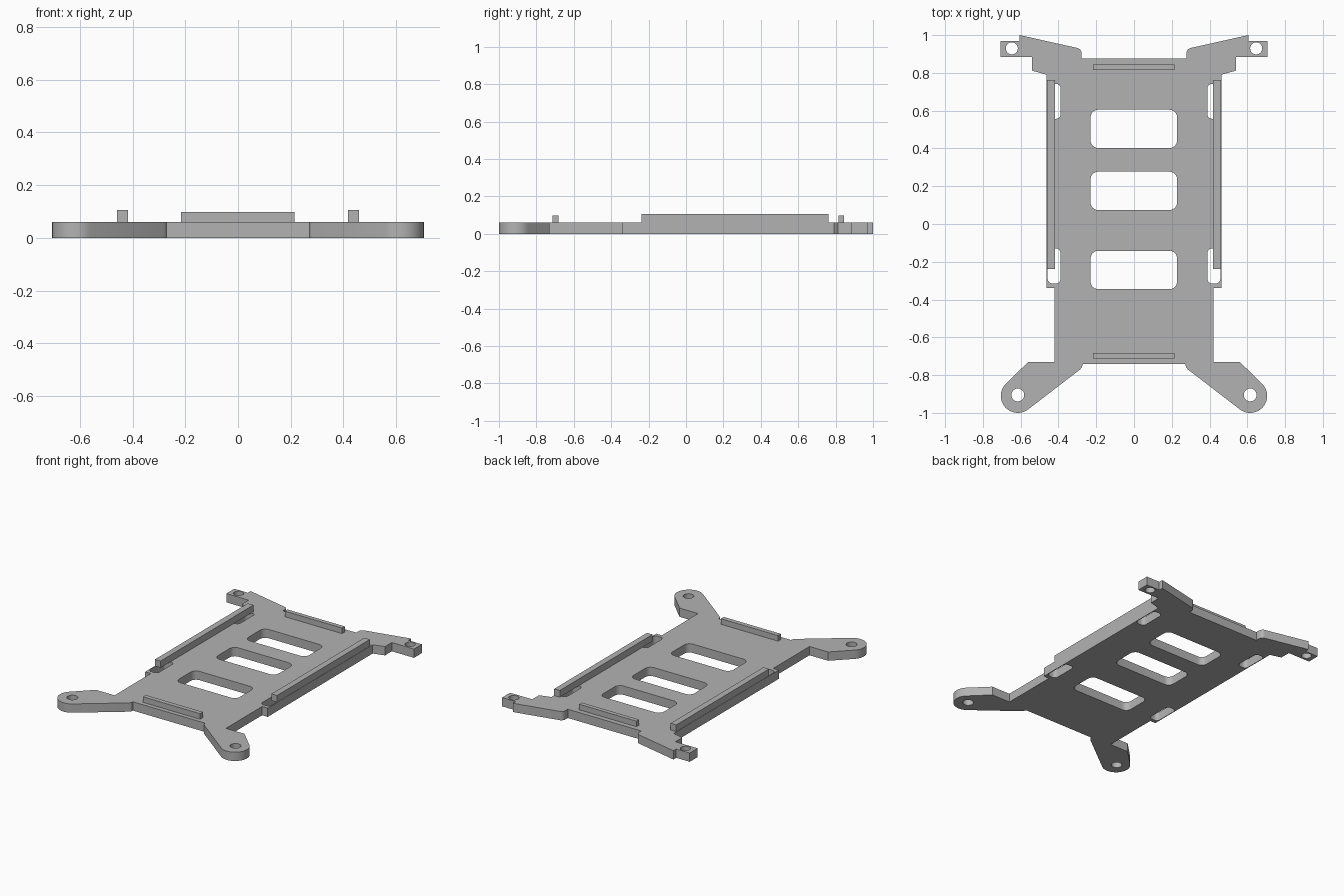
import bpy
from math import radians, sin, cos

if "Cube" in bpy.data.objects:
    bpy.data.objects.remove(bpy.data.objects["Cube"], do_unlink=True)

THICK = 0.06

grey = bpy.data.materials.new("matte grey")
grey.use_nodes = True
colour = (0.45, 0.45, 0.45, 1)
grey.diffuse_color = colour
grey.node_tree.nodes["Principled BSDF"].inputs["Base Color"].default_value = colour


def arc(cx, cy, r, start, end, steps):
    angles = [radians(start + (end - start) * i / steps) for i in range(steps + 1)]
    return [(cx + r * cos(a), cy + r * sin(a)) for a in angles]


def circle(cx, cy, r):
    return arc(cx, cy, r, 0, 360, 32)[:-1]


def rounded_rect(x0, x1, y0, y1, r):
    corners = [(x1 - r, y1 - r), (x0 + r, y1 - r), (x0 + r, y0 + r), (x1 - r, y0 + r)]
    return [p for i, (x, y) in enumerate(corners)
            for p in arc(x, y, r, 90 * i, 90 * i + 90, 6)]


def mirrored(points):
    return [(-x, y) for x, y in reversed(points)]


def add_slab(name, loops, z0, z1):
    """Extrude a flat outline; the later loops become holes."""
    curve = bpy.data.curves.new(name, "CURVE")
    curve.dimensions = "2D"
    curve.fill_mode = "BOTH"
    curve.extrude = (z1 - z0) / 2
    for loop in loops:
        spline = curve.splines.new("POLY")
        spline.points.add(len(loop) - 1)
        for point, (x, y) in zip(spline.points, loop):
            point.co = (x, y, 0, 1)
        spline.use_cyclic_u = True
    obj = bpy.data.objects.new(name, curve)
    bpy.context.collection.objects.link(obj)
    obj.location.z = (z0 + z1) / 2
    bpy.ops.object.select_all(action="DESELECT")
    obj.select_set(True)
    bpy.context.view_layer.objects.active = obj
    bpy.ops.object.convert(target="MESH")
    obj = bpy.context.object
    obj.data.materials.clear()
    obj.data.materials.append(grey)
    # Weld the caps to the sides
    bpy.ops.object.mode_set(mode="EDIT")
    bpy.ops.mesh.select_all(action="SELECT")
    bpy.ops.mesh.remove_doubles(threshold=0.0002)
    bpy.ops.mesh.normals_make_consistent(inside=False)
    bpy.ops.object.mode_set(mode="OBJECT")
    bpy.ops.object.shade_smooth_by_angle(angle=radians(25))
    return obj


# Base plate outline, left half from front to back: leg, side, rear arm and tab
half = [(0.272, -0.742), (0.275, -0.758), (0.285, -0.77)]
half += arc(0.615, -0.91, 0.09, -126, 49, 24)
half += [(0.56, -0.73), (0.42, -0.73), (0.42, -0.34), (0.462, -0.34),
         (0.462, 0.79), (0.54, 0.812), (0.54, 0.885), (0.707, 0.885),
         (0.707, 0.97), (0.605, 0.97), (0.605, 1.0), (0.305, 0.933)]
half += arc(0.307, 0.903, 0.03, 110, 180, 5)
half += [(0.277, 0.877)]

# Holes: central windows, side slots, screw holes
holes = [rounded_rect(-0.23, 0.228, y, y + 0.203, 0.04) for y in (-0.345, 0.074, 0.402)]
side_holes = [rounded_rect(0.388, 0.457, y, y + 0.185, 0.025) for y in (-0.315, 0.557)]
side_holes += [circle(0.615, -0.905, 0.034), circle(0.647, 0.93, 0.032)]
holes += side_holes + [mirrored(h) for h in side_holes]

add_slab("base_plate", [half + mirrored(half)] + holes, 0, THICK)


def add_rail(name, x0, x1, y0, y1, top):
    add_slab(name, [[(x0, y0), (x1, y0), (x1, y1), (x0, y1)]], THICK, top)


# Raised retaining rails
add_rail("left_rail", 0.418, 0.46, -0.237, 0.762, 0.106)
add_rail("right_rail", -0.46, -0.418, -0.237, 0.762, 0.106)
add_rail("front_lip", -0.217, 0.214, -0.713, -0.682, 0.098)
add_rail("back_lip", -0.217, 0.214, 0.815, 0.844, 0.098)
